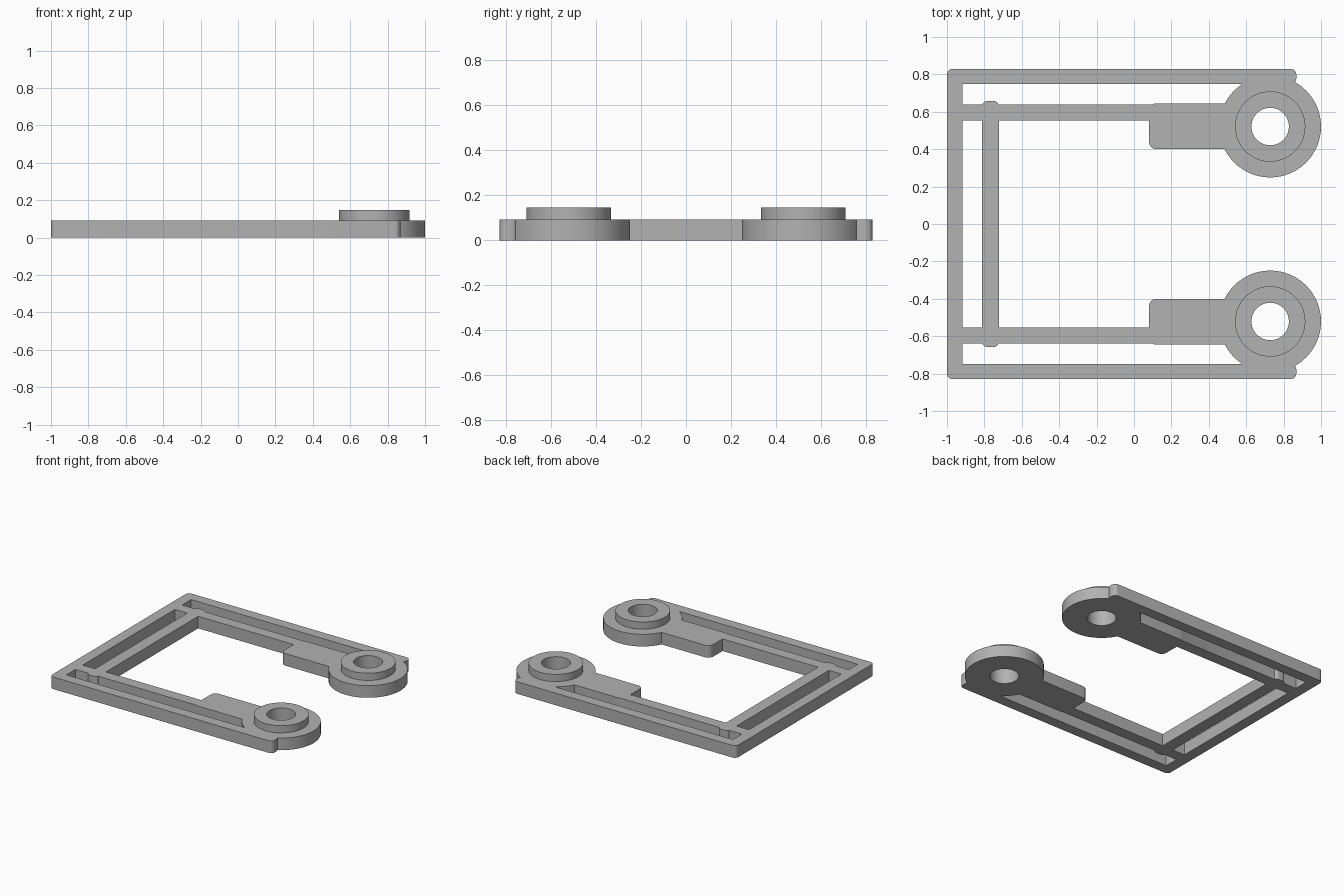
import bpy, bmesh, math

if "Cube" in bpy.data.objects:
    bpy.data.objects.remove(bpy.data.objects["Cube"])

H = 0.092          # plate height
TOP = 0.147        # boss height
CX, CY = 0.728, 0.521   # eyelet centre

grey = bpy.data.materials.new("plain grey")
grey.diffuse_color = (0.445, 0.445, 0.445, 1)
grey.use_nodes = True
grey.node_tree.nodes["Principled BSDF"].inputs["Base Color"].default_value = grey.diffuse_color


def prism(name, pts, z0, z1):
    """Extrude a flat outline from z0 to z1."""
    bm = bmesh.new()
    face = bm.faces.new([bm.verts.new((x, y, z0)) for x, y in pts])
    out = bmesh.ops.extrude_face_region(bm, geom=[face])
    for v in out["geom"]:
        if isinstance(v, bmesh.types.BMVert):
            v.co.z = z1
    bmesh.ops.recalc_face_normals(bm, faces=bm.faces)
    me = bpy.data.meshes.new(name)
    bm.to_mesh(me)
    bm.free()
    me.materials.append(grey)
    ob = bpy.data.objects.new(name, me)
    bpy.context.collection.objects.link(ob)
    return ob


def bar(name, x0, x1, y0, y1, r=0.03, n=6):
    """Upright plate with rounded corners."""
    y0, y1 = min(y0, y1), max(y0, y1)
    pts = []
    corners = [(x1 - r, y1 - r), (x0 + r, y1 - r), (x0 + r, y0 + r), (x1 - r, y0 + r)]
    for k, (cx, cy) in enumerate(corners):
        for i in range(n + 1):
            a = math.pi / 2 * (k + i / n)
            pts.append((cx + r * math.cos(a), cy + r * math.sin(a)))
    return prism(name, pts, 0, H)


def disc(name, cy, r, z0, z1, n=64):
    return prism(name, [(CX + r * math.cos(2 * math.pi * i / n),
                         cy + r * math.sin(2 * math.pi * i / n)) for i in range(n)], z0, z1)


# Back bar, then the cross bar
frame = bar("bracket_frame", -1, -0.917, -0.829, 0.829)
adds = [bar("cross_bar", -0.813, -0.722, -0.658, 0.658)]
cuts = []

# Mirrored arms: outer rail, inner rail, pad, eyelet, raised boss, hole
for s in (1, -1):
    adds += [
        bar("outer_rail", -1, 0.868, s * 0.748, s * 0.829),
        bar("inner_rail", -0.96, 0.6, s * 0.553, s * 0.64, 0.01),
        bar("pad", 0.08, 0.62, s * 0.40, s * 0.645, 0.04),
        disc("eyelet", s * CY, 0.272, 0, H),
        disc("boss", s * CY, 0.188, 0.03, TOP),
    ]
    cuts.append(disc("hole", s * CY, 0.1, -0.1, 0.3))

# Weld all parts together, then bore the holes
for ops, parts in (("UNION", adds), ("DIFFERENCE", cuts)):
    for p in parts:
        m = frame.modifiers.new(p.name, "BOOLEAN")
        m.operation, m.solver, m.object = ops, "EXACT", p

dg = bpy.context.evaluated_depsgraph_get()
mesh = bpy.data.meshes.new_from_object(frame.evaluated_get(dg))
frame.modifiers.clear()
frame.data = mesh
for p in adds + cuts:
    bpy.data.objects.remove(p)

# Smooth round walls, sharp edges
bpy.context.view_layer.objects.active = frame
frame.select_set(True)
bpy.ops.object.shade_smooth_by_angle(angle=math.radians(30))
